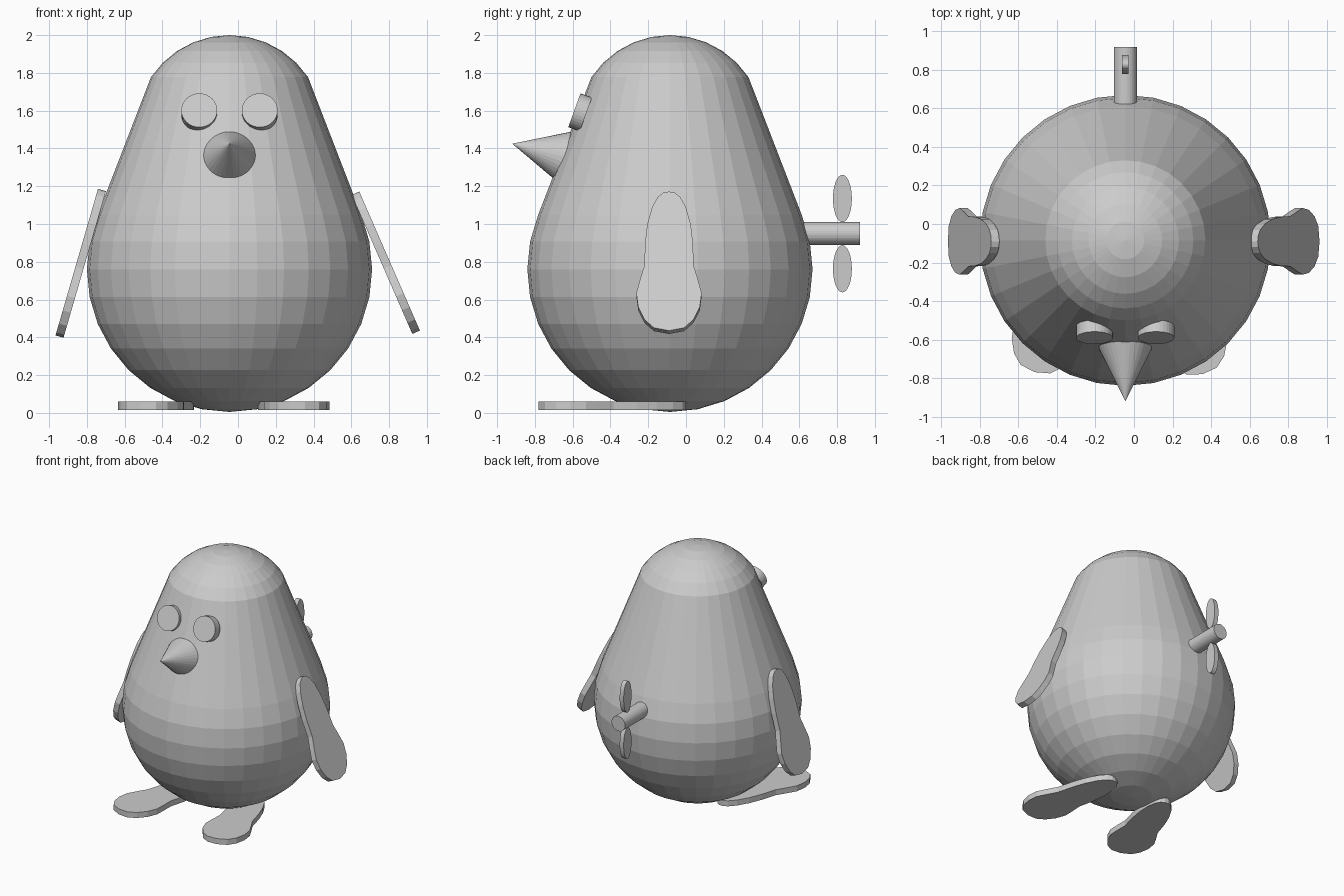
import bpy, bmesh
from math import sin, cos, radians, pi
from mathutils import Vector, Matrix

if "Cube" in bpy.data.objects:
    bpy.data.objects.remove(bpy.data.objects["Cube"])

CX, CY = -0.045, -0.085   # body axis


def finish(bm, name):
    bmesh.ops.recalc_face_normals(bm, faces=bm.faces)
    me = bpy.data.meshes.new(name)
    bm.to_mesh(me)
    bm.free()
    ob = bpy.data.objects.new(name, me)
    bpy.context.collection.objects.link(ob)
    return ob


def cone(name, start, end, r1, r2, sides=32):
    a, b = Vector(start), Vector(end)
    d = b - a
    bm = bmesh.new()
    bmesh.ops.create_cone(
        bm, cap_ends=True, segments=sides, radius1=r1, radius2=r2, depth=d.length,
        matrix=Matrix.Translation((a + b) / 2) @ d.to_track_quat('Z', 'Y').to_matrix().to_4x4())
    return finish(bm, name)


def slab(name, outline, origin, u, v, thick):
    """Extrude a 2D outline lying in the plane of u and v, centred on that plane."""
    o, u, v = Vector(origin), Vector(u), Vector(v)
    w = u.cross(v).normalized() * thick
    bm = bmesh.new()
    f = bm.faces.new([bm.verts.new(o + u * a + v * b - w / 2) for a, b in outline])
    ext = bmesh.ops.extrude_face_region(bm, geom=[f])["geom"]
    bmesh.ops.translate(bm, vec=w, verts=[g for g in ext if isinstance(g, bmesh.types.BMVert)])
    bm.faces.ensure_lookup_table()
    if len(bm.faces) == len(outline) + 1:
        bm.faces.new([x for x in bm.verts if x.index == -2] or list(bm.verts)[:len(outline)])
    return finish(bm, name)


# body: large lower sphere blended by a straight taper into a smaller upper one
step = pi / 16
profile = [(0.755 * cos(k * step), 0.76 + 0.755 * sin(k * step)) for k in range(-7, 3)]
profile += [(0.5 * cos(k * step), 1.5 + 0.5 * sin(k * step)) for k in range(3, 8)]
bm = bmesh.new()
rings = [[bm.verts.new((CX + r * cos(a * step), CY + r * sin(a * step), z)) for a in range(32)]
         for r, z in profile]
bottom, top = bm.verts.new((CX, CY, 0.005)), bm.verts.new((CX, CY, 2.0))
for i in range(32):
    j = (i + 1) % 32
    for lo, hi in zip(rings, rings[1:]):
        bm.faces.new((lo[i], lo[j], hi[j], hi[i]))
    bm.faces.new((bottom, rings[0][j], rings[0][i]))
    bm.faces.new((top, rings[-1][i], rings[-1][j]))
finish(bm, "body")

# eyes: tilted discs
for side, label in ((-1, "left"), (1, "right")):
    x = CX + 0.16 * side
    cone("eye_" + label, (x, -0.53, 1.58), (x, -0.591, 1.602), 0.095, 0.095)

# beak
cone("beak", (CX, -0.63, 1.351), (CX, -0.92, 1.425), 0.145, 0)

# paddle outline shared by wings and feet: (half width, fraction of length)
half = [(0.03, 0.008), (0.06, 0.04), (0.09, 0.114), (0.115, 0.235), (0.127, 0.37),
        (0.13, 0.53), (0.155, 0.64), (0.173, 0.73), (0.163, 0.83), (0.13, 0.92), (0.08, 0.98)]
paddle = [(0, 0)] + half + [(0, 1)] + [(-a, b) for a, b in reversed(half)]

# wings
for label, p, q in (("right", (0.622, -0.09, 1.163), (0.943, -0.09, 0.427)),
                    ("left", (-0.72, -0.09, 1.18), (-0.945, -0.09, 0.404))):
    slab("wing_" + label, paddle, p, (0, 1, 0), Vector(q) - Vector(p), 0.044)

# feet
for label, x, deg in (("right", 0.175, 13), ("left", -0.295, -16)):
    a = radians(deg)
    slab("foot_" + label, paddle, (x, 0, 0.038), (cos(a), sin(a), 0),
         Vector((sin(a), -cos(a), 0)) * 0.8, 0.044)

# wind-up key: shaft and two oval blades
cone("key_shaft", (CX, 0.55, 0.95), (CX, 0.92, 0.95), 0.06, 0.06)
oval = [(0.05 * cos(k * step), 0.125 * sin(k * step)) for k in range(32)]
for label, z in (("upper", 1.135), ("lower", 0.763)):
    slab("key_blade_" + label, oval, (CX, 0.828, z), (0, 1, 0), (0, 0, 1), 0.035)
